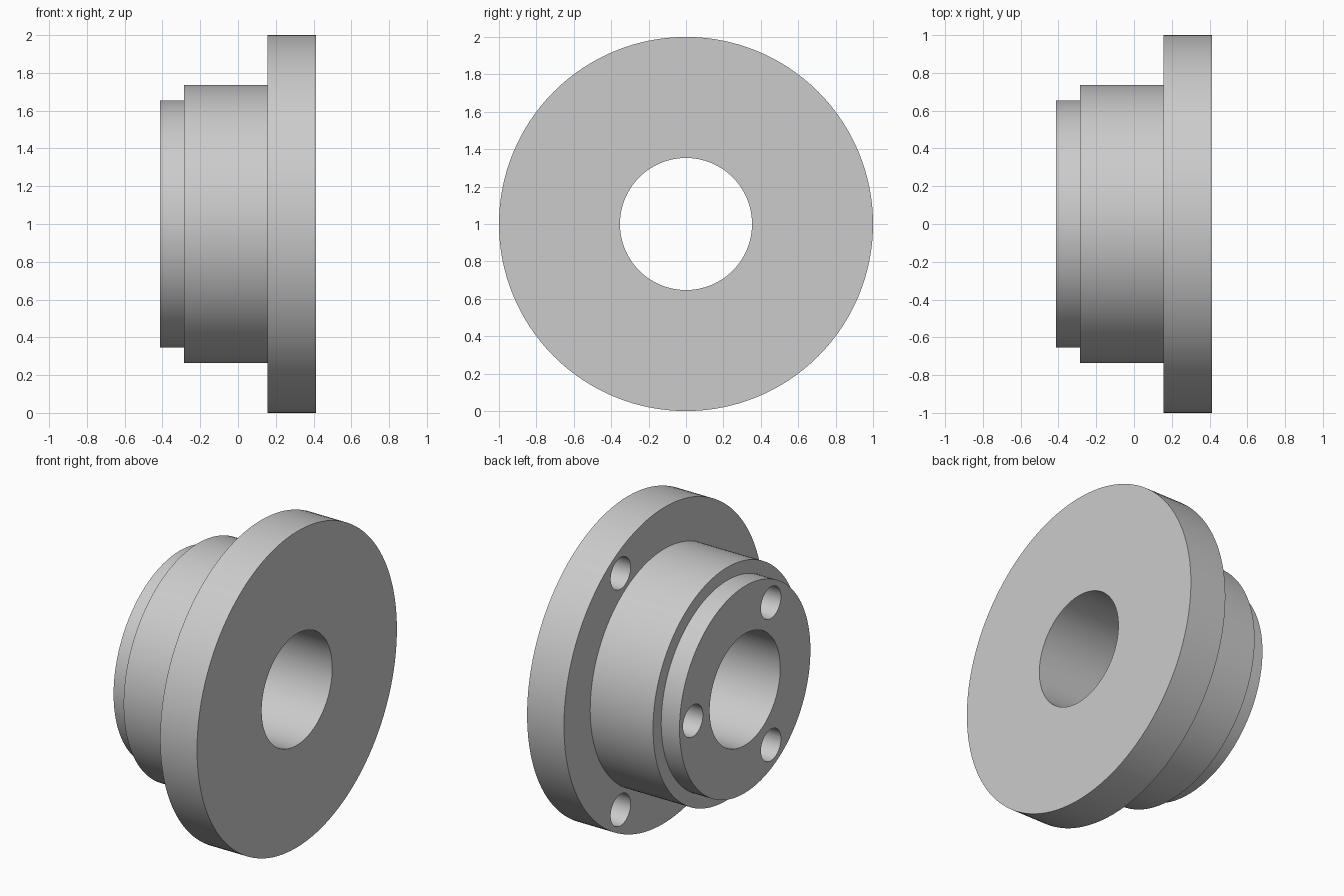
import bpy
import bmesh
from math import cos, sin, pi, radians
from mathutils import Matrix, Vector

SEGMENTS = 128
AXIS_HEIGHT = 1.0
X_HUB, X_STEP, X_FLANGE, X_FACE = -0.413, -0.285, 0.155, 0.413
R_BORE, R_SPIGOT, R_HUB, R_FLANGE = 0.353, 0.655, 0.737, 1.0

cube = bpy.data.objects.get("Cube")
if cube:
    bpy.data.objects.remove(cube, do_unlink=True)

steel = bpy.data.materials.new("light_grey_steel")
steel.use_nodes = True
grey = (0.6, 0.6, 0.6, 1.0)
steel.diffuse_color = grey
steel.node_tree.nodes["Principled BSDF"].inputs["Base Color"].default_value = grey


def add_object(name, bm):
    bmesh.ops.recalc_face_normals(bm, faces=bm.faces)
    mesh = bpy.data.meshes.new(name)
    bm.to_mesh(mesh)
    bm.free()
    mesh.materials.append(steel)
    obj = bpy.data.objects.new(name, mesh)
    obj.location.z = AXIS_HEIGHT
    bpy.context.collection.objects.link(obj)
    return obj


def lathe(name, profile):
    """Spin a closed (x, radius) profile around the x axis."""
    bm = bmesh.new()
    verts = [bm.verts.new((x, 0, r)) for x, r in profile]
    edges = [bm.edges.new((v, verts[i - 1])) for i, v in enumerate(verts)]
    bmesh.ops.spin(bm, geom=verts + edges, axis=(1, 0, 0), cent=(0, 0, 0),
                   angle=2 * pi, steps=SEGMENTS, use_merge=True)
    bmesh.ops.remove_doubles(bm, verts=bm.verts, dist=0.0001)
    return add_object(name, bm)


def hole_ring(name, x_face, depth, ring_radius, start, hole_radius=0.1):
    """Three evenly spaced drill cylinders entering the face at x_face."""
    bm = bmesh.new()
    clearance = 0.05
    for i in range(3):
        a = radians(start + 120 * i)
        centre = Vector((x_face + (depth - clearance) / 2,
                         ring_radius * cos(a), ring_radius * sin(a)))
        bmesh.ops.create_cone(
            bm, cap_ends=True, segments=48, radius1=hole_radius,
            radius2=hole_radius, depth=depth + clearance,
            matrix=Matrix.Translation(centre) @ Matrix.Rotation(pi / 2, 4, 'Y'))
    cutter = add_object(name, bm)
    cutter.hide_render = True
    return cutter


# Stepped body with through bore
body = lathe("flanged_hub", [
    (X_HUB, R_BORE), (X_HUB, R_SPIGOT), (X_STEP, R_SPIGOT), (X_STEP, R_HUB),
    (X_FLANGE, R_HUB), (X_FLANGE, R_FLANGE), (X_FACE, R_FLANGE), (X_FACE, R_BORE)])

# Blind holes in the hub end and in the back of the flange
cutters = [hole_ring("hub_hole_cutter", X_HUB, 0.26, 0.52, 0),
           hole_ring("flange_hole_cutter", X_FLANGE, 0.2, 0.865, 60)]

bpy.ops.object.select_all(action='DESELECT')
body.select_set(True)
bpy.context.view_layer.objects.active = body
for cutter in cutters:
    mod = body.modifiers.new(cutter.name, 'BOOLEAN')
    mod.operation = 'DIFFERENCE'
    mod.solver = 'EXACT'
    mod.object = cutter
    bpy.ops.object.modifier_apply(modifier=mod.name)
    bpy.data.objects.remove(cutter, do_unlink=True)

# Smooth cylinders, crisp rims
bpy.ops.object.shade_smooth_by_angle(angle=radians(30))
